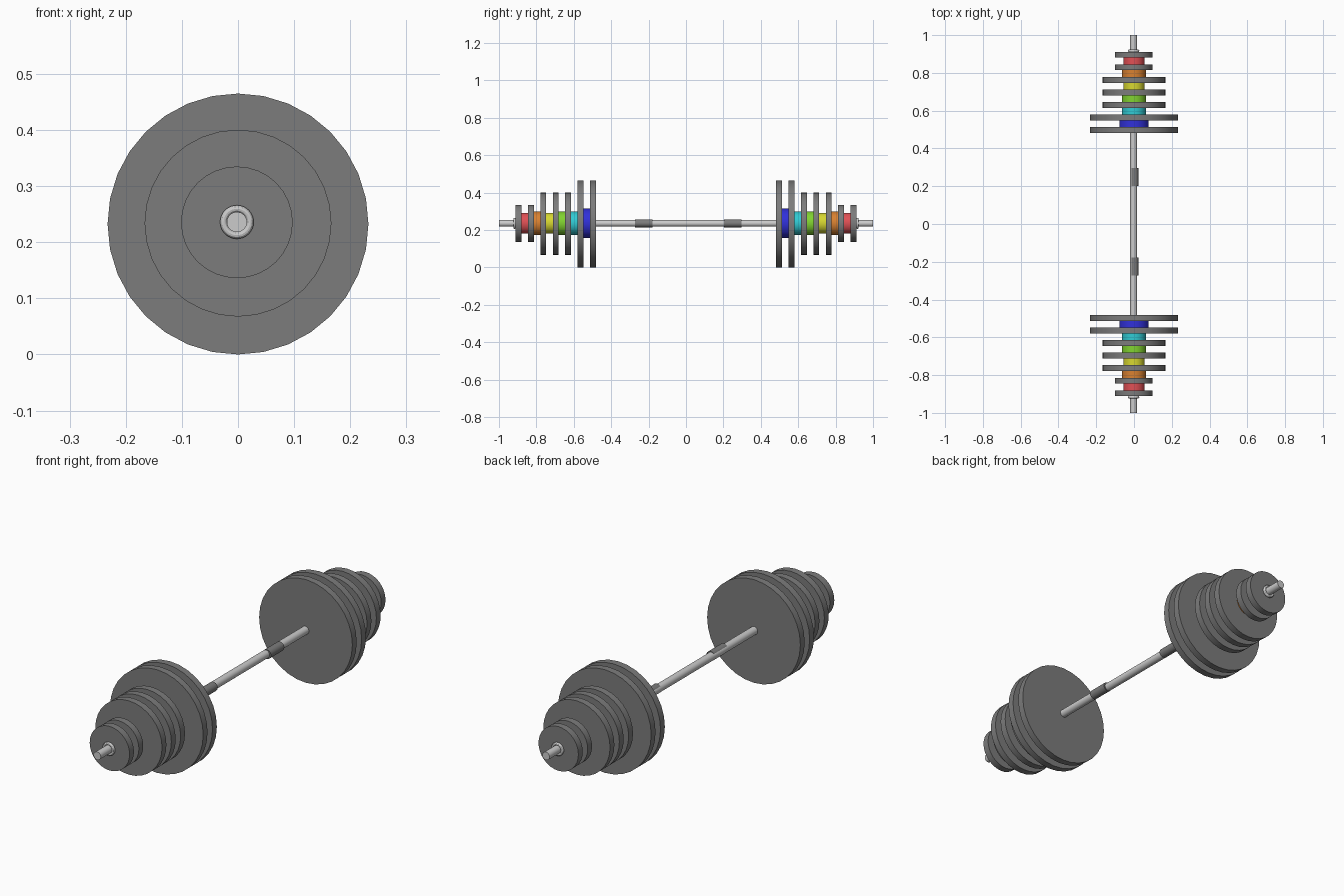
import bpy, math

if "Cube" in bpy.data.objects:
    bpy.data.objects.remove(bpy.data.objects["Cube"])

def mat(name, rgb):
    m = bpy.data.materials.new(name)
    m.diffuse_color = (*rgb, 1)
    m.use_nodes = True
    m.node_tree.nodes["Principled BSDF"].inputs["Base Color"].default_value = m.diffuse_color
    return m

iron = mat("iron_grey", (0.20, 0.20, 0.20))
steel = mat("light_steel", (0.60, 0.60, 0.60))
blue = mat("blue", (0.03, 0.03, 0.70))
cyan = mat("cyan", (0.03, 0.60, 0.66))
green = mat("green", (0.22, 0.65, 0.03))
yellow = mat("yellow", (0.68, 0.68, 0.03))
orange = mat("orange", (0.70, 0.22, 0.03))
red = mat("red", (0.75, 0.08, 0.09))

ZC = 0.2325      # axis height of the big plates
BAR_Z = 0.236    # the bar sits slightly high in the holes

def finish(ob, name, material):
    ob.name = name
    ob.data.materials.append(material)
    bpy.ops.object.shade_smooth_by_angle(angle=math.radians(30))
    return ob

def disc(name, r, y0, y1, material, x=0.0, z=ZC, sides=32):
    """Cylinder along y from y0 to y1."""
    bpy.ops.mesh.primitive_cylinder_add(
        vertices=sides, radius=r, depth=abs(y1 - y0),
        location=(x, (y0 + y1) / 2, z), rotation=(math.pi / 2, 0, 0))
    return finish(bpy.context.object, name, material)

# Bar
disc("bar", 0.018, -1, 1, steel, -0.002, BAR_Z)

# Hand grips
disc("grip_back", 0.021, 0.202, 0.297, iron, 0.002, BAR_Z)
disc("grip_front", 0.021, -0.273, -0.178, iron, 0.002, BAR_Z)

FIRST, STEP, THICK = 0.498, 0.0663, 0.031
# (radius, x, z) of each plate from the inside out
BIG, MID, SMALL = (0.2325, 0, ZC), (0.1665, 0, 0.234), (0.0995, -0.002, 0.2355)
PLATES = [BIG, BIG, MID, MID, MID, SMALL, SMALL]
# Coloured spacer after each plate
SPACERS = [(0.078, blue), (0.063, cyan), (0.063, green),
           (0.056, yellow), (0.063, orange), (0.056, red)]

for side, s in (("back", 1), ("front", -1)):
    # Weight plates
    for i, (r, x, z) in enumerate(PLATES):
        y = FIRST + i * STEP
        disc(f"plate_{side}_{i + 1}", r, s * (y - THICK / 2), s * (y + THICK / 2), iron, x, z)
    # Coloured spacers
    for i, (r, m) in enumerate(SPACERS):
        y = FIRST + i * STEP + THICK / 2
        disc(f"spacer_{side}_{i + 1}", r, s * y, s * (y + STEP - THICK), m, 0, 0.2365)
    # End collar ring
    bpy.ops.mesh.primitive_torus_add(
        major_radius=0.0235, minor_radius=0.0065, major_segments=32, minor_segments=12,
        location=(-0.002, s * 0.917, BAR_Z), rotation=(math.pi / 2, 0, 0))
    finish(bpy.context.object, f"collar_{side}", steel)
